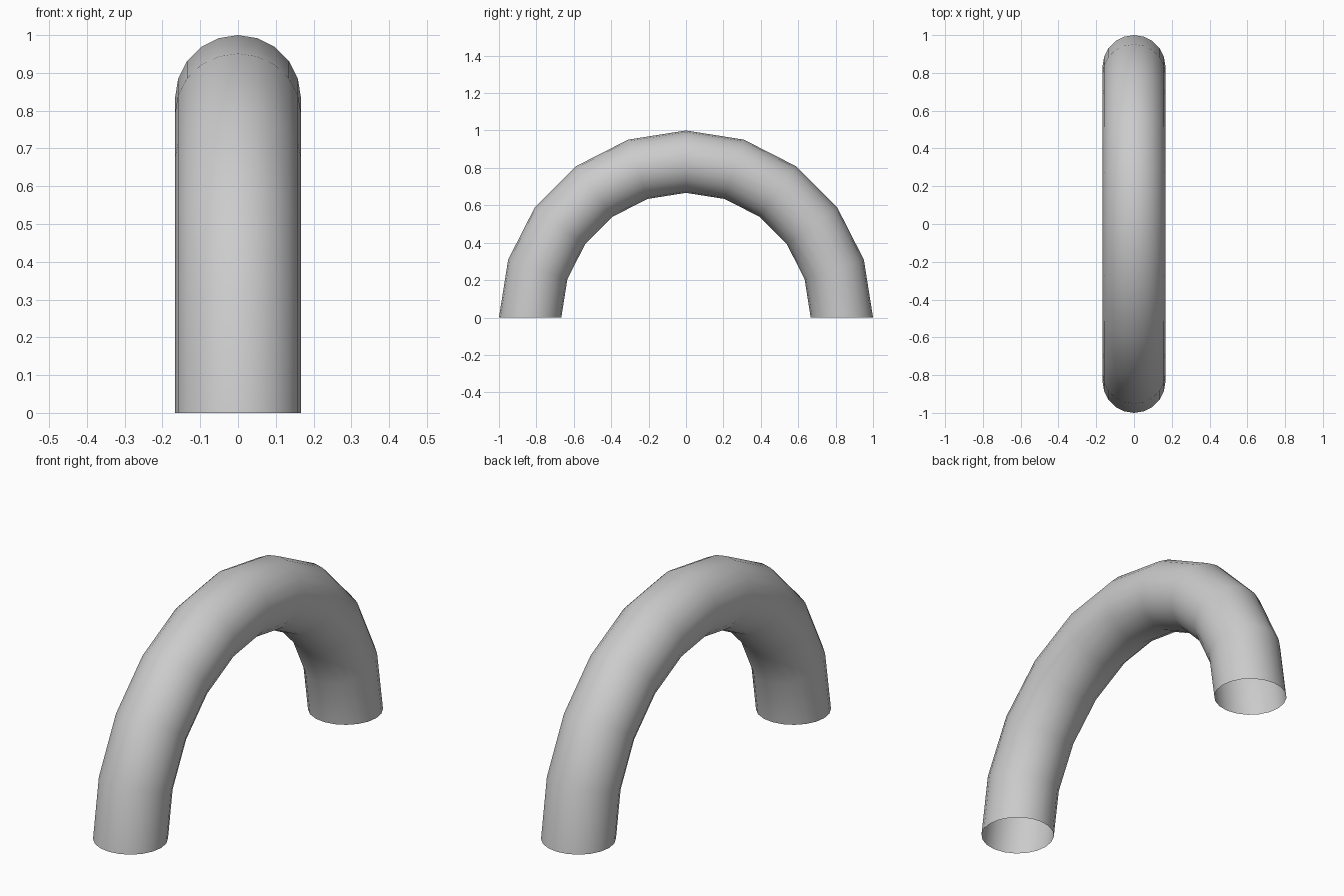
import bpy, bmesh
from math import pi
from mathutils import Matrix, Vector

if "Cube" in bpy.data.objects:
    bpy.data.objects.remove(bpy.data.objects["Cube"])

ARCH_RADIUS, TUBE_RADIUS = 0.8333, 0.1667
SIDES, SEGMENTS = 20, 10

# Circular tube profile lying flat on the ground at the +y foot
bm = bmesh.new()
ring = bmesh.ops.create_circle(bm, cap_ends=False, segments=SIDES, radius=TUBE_RADIUS,
                               matrix=Matrix.Translation((0, ARCH_RADIUS, 0)))

# Sweep the profile half a turn over the top, leaving both feet open
bmesh.ops.spin(bm, geom=ring["verts"] + bm.edges[:], cent=Vector((0, 0, 0)),
               axis=Vector((1, 0, 0)), angle=pi, steps=SEGMENTS)
bmesh.ops.recalc_face_normals(bm, faces=bm.faces)

# Make sure the surface points out of the tube
bm.faces.ensure_lookup_table()
f = bm.faces[0]
c = f.calc_center_median()
core = Vector((0, c.y, c.z)).normalized() * ARCH_RADIUS
if f.normal.dot(c - core) < 0:
    bmesh.ops.reverse_faces(bm, faces=bm.faces)

# Keep the arch above the ground whichever way the sweep ran
if sum(v.co.z for v in bm.verts) < 0:
    bmesh.ops.rotate(bm, verts=bm.verts, cent=(0, 0, 0), matrix=Matrix.Rotation(pi, 3, 'X'))

for f in bm.faces:
    f.smooth = True

mesh = bpy.data.meshes.new("arched_tube")
bm.to_mesh(mesh)
bm.free()
tube = bpy.data.objects.new("arched_tube", mesh)
bpy.context.collection.objects.link(tube)
